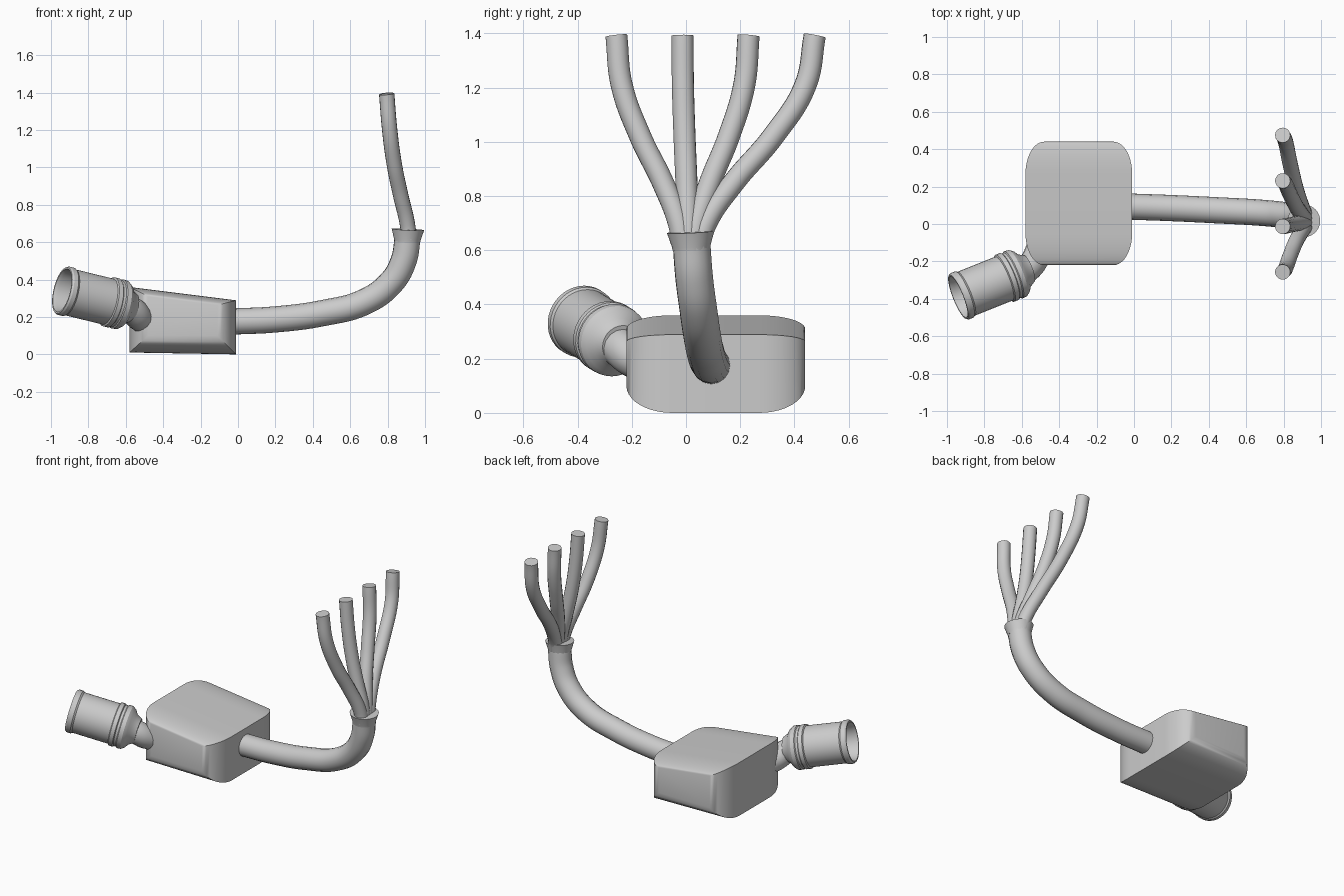
import bpy, bmesh, math
from mathutils import Vector

if "Cube" in bpy.data.objects:
    bpy.data.objects.remove(bpy.data.objects["Cube"], do_unlink=True)

metal = bpy.data.materials.new("plain grey metal")
metal.use_nodes = True
GREY = (0.6, 0.6, 0.6, 1)
metal.diffuse_color = GREY
metal.node_tree.nodes["Principled BSDF"].inputs["Base Color"].default_value = GREY


def finish(obj, angle=35):
    bpy.ops.object.select_all(action='DESELECT')
    obj.select_set(True)
    bpy.context.view_layer.objects.active = obj
    if obj.type == 'CURVE':
        bpy.ops.object.convert(target='MESH')
        obj = bpy.context.object
    obj.data.materials.clear()
    obj.data.materials.append(metal)
    bpy.ops.object.shade_smooth_by_angle(angle=math.radians(angle))
    return obj


def mesh_object(name, bm, angle=35):
    bmesh.ops.recalc_face_normals(bm, faces=bm.faces)
    me = bpy.data.meshes.new(name)
    bm.to_mesh(me)
    bm.free()
    obj = bpy.data.objects.new(name, me)
    bpy.context.collection.objects.link(obj)
    return finish(obj, angle)


def tube(name, points, radius):
    """Capped round pipe through the points."""
    cu = bpy.data.curves.new(name, 'CURVE')
    cu.dimensions = '3D'
    cu.bevel_depth = radius
    cu.bevel_resolution = 6
    cu.resolution_u = 10
    cu.use_fill_caps = True
    sp = cu.splines.new('BEZIER')
    sp.bezier_points.add(len(points) - 1)
    for bp, p in zip(sp.bezier_points, points):
        bp.co = p
        bp.handle_left_type = bp.handle_right_type = 'AUTO'
    obj = bpy.data.objects.new(name, cu)
    bpy.context.collection.objects.link(obj)
    return finish(obj)


def lathe(name, profile, origin, axis, sides=40):
    """Closed turned part; profile is (distance along axis, radius)."""
    bm = bmesh.new()
    rings = []
    for s, r in profile:
        rings.append([bm.verts.new((r * math.cos(2 * math.pi * i / sides),
                                    r * math.sin(2 * math.pi * i / sides), s))
                      for i in range(sides)])
    for a, b in zip(rings, rings[1:]):
        for i in range(sides):
            j = (i + 1) % sides
            bm.faces.new((a[i], a[j], b[j], b[i]))
    bm.faces.new(rings[0])
    bm.faces.new(rings[-1])
    turn = Vector(axis).to_track_quat('Z', 'Y').to_matrix()
    for v in bm.verts:
        v.co = turn @ v.co + Vector(origin)
    return mesh_object(name, bm, 30)


# Muffler box: wedge sections along y, shrinking on rounded ends
bm = bmesh.new()
steps, half, mid, soft = 10, 0.33, 0.11, 0.17
stations = []
for i in range(steps + 1):
    a = math.pi / 2 * i / steps
    stations.append((half - soft + soft * math.sin(a), 1 - math.cos(a)))
stations = [(-y, k) for y, k in reversed(stations)] + stations
rings = []
for y, k in stations:
    x0, x1 = -0.58 + 0.1 * k, -0.01 - 0.1 * k
    top = lambda x: 0.36 - 0.125 * (x + 0.58) - 0.038 * k
    low = 0.1 * k
    corners = [(x0, low + 0.01 * (1 - k)), (x1, low), (x1, top(x1)), (x0, top(x0))]
    rings.append([bm.verts.new((x, mid + y, z)) for x, z in corners])
for a, b in zip(rings, rings[1:]):
    for i in range(4):
        j = (i + 1) % 4
        bm.faces.new((a[i], a[j], b[j], b[i]))
bm.faces.new(rings[0])
bm.faces.new(rings[-1])
mesh_object("muffler_box", bm, 40)

# Long pipe bending up to the collar
tube("main_pipe", [(-0.05, 0.094, 0.175), (0.2, 0.085, 0.187), (0.45, 0.073, 0.22),
                   (0.68, 0.06, 0.282), (0.82, 0.045, 0.385), (0.885, 0.03, 0.5),
                   (0.908, 0.02, 0.63)], 0.07)

# Flared collar
lathe("collar", [(0, 0.069), (0.012, 0.071), (0.066, 0.087)],
      (0.905, 0.02, 0.602), (0.05, -0.05, 1))

# Four header pipes fanning out
spread = [(0.62, 0, 0.915), (0.7, 0.06, 0.905), (0.85, 0.3, 0.87), (1.02, 0.64, 0.835),
          (1.21, 0.92, 0.81), (1.392, 1, 0.795)]
for n in range(4):
    start, end = -0.012 + 0.02 * n, -0.257 + 0.244 * n
    tube(f"header_pipe_{n + 1}",
         [(x, start + (end - start) * f, z) for z, f, x in spread], 0.041)

# Hollow tail tip with rolled lip and clamp rings
lathe("tail_tip", [(0.26, 0.105), (0.02, 0.112), (0, 0.118), (0.0, 0.127), (0.01, 0.133),
                   (0.035, 0.133), (0.045, 0.126), (0.27, 0.126), (0.275, 0.135),
                   (0.3, 0.135), (0.305, 0.129), (0.32, 0.129), (0.325, 0.135),
                   (0.35, 0.133), (0.37, 0.118), (0.385, 0.095), (0.42, 0.075)],
      (-0.94, -0.39, 0.342), (0.9, 0.36, -0.22))

# Bent neck from the box to the tip
tube("tail_neck", [(-0.62, -0.262, 0.264), (-0.565, -0.235, 0.235),
                   (-0.53, -0.19, 0.2), (-0.5, -0.12, 0.18)], 0.073)
